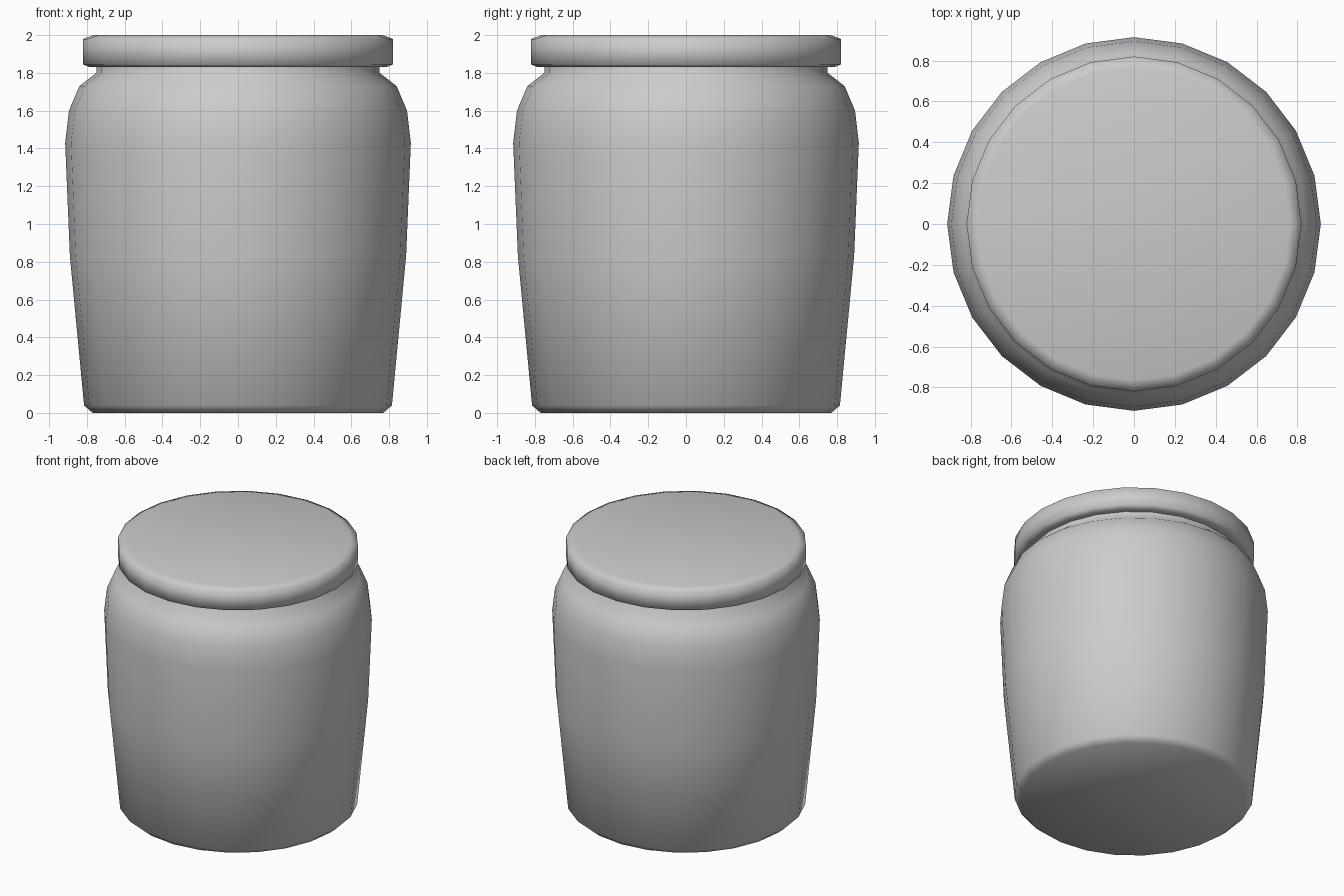
import bpy, bmesh
from math import cos, sin, pi, radians

if "Cube" in bpy.data.objects:
    bpy.data.objects.remove(bpy.data.objects["Cube"])

SIDES = 24


def lathe(name, profile, smooth_angle):
    """Revolve (radius, z) points about z; radius 0 becomes a single pole."""
    bm = bmesh.new()
    rings = []
    for r, z in profile:
        if r == 0:
            rings.append([bm.verts.new((0, 0, z))] * SIDES)
        else:
            rings.append([bm.verts.new((r * cos(2 * pi * i / SIDES), r * sin(2 * pi * i / SIDES), z))
                          for i in range(SIDES)])
    for a, b in zip(rings, rings[1:]):
        for i in range(SIDES):
            j = (i + 1) % SIDES
            corners = list(dict.fromkeys((a[i], a[j], b[j], b[i])))
            bm.faces.new(corners)
    bmesh.ops.recalc_face_normals(bm, faces=bm.faces)
    mesh = bpy.data.meshes.new(name)
    bm.to_mesh(mesh)
    bm.free()
    obj = bpy.data.objects.new(name, mesh)
    bpy.context.collection.objects.link(obj)
    bpy.ops.object.select_all(action='DESELECT')
    obj.select_set(True)
    bpy.context.view_layer.objects.active = obj
    bpy.ops.object.shade_smooth_by_angle(angle=radians(smooth_angle))
    return obj


# Tapered jar body with rounded shoulder and short neck
lathe("jar_body", [(0, 0), (0.77, 0), (0.815, 0.04), (0.89, 0.83), (0.915, 1.43),
                   (0.895, 1.6), (0.84, 1.73), (0.75, 1.8), (0.75, 1.84)], 60)

# Lid with bevelled rim and slightly dished top
lathe("lid", [(0.74, 1.83), (0.785, 1.83), (0.82, 1.845), (0.82, 1.98),
              (0.765, 2.0), (0, 1.985)], 75)
